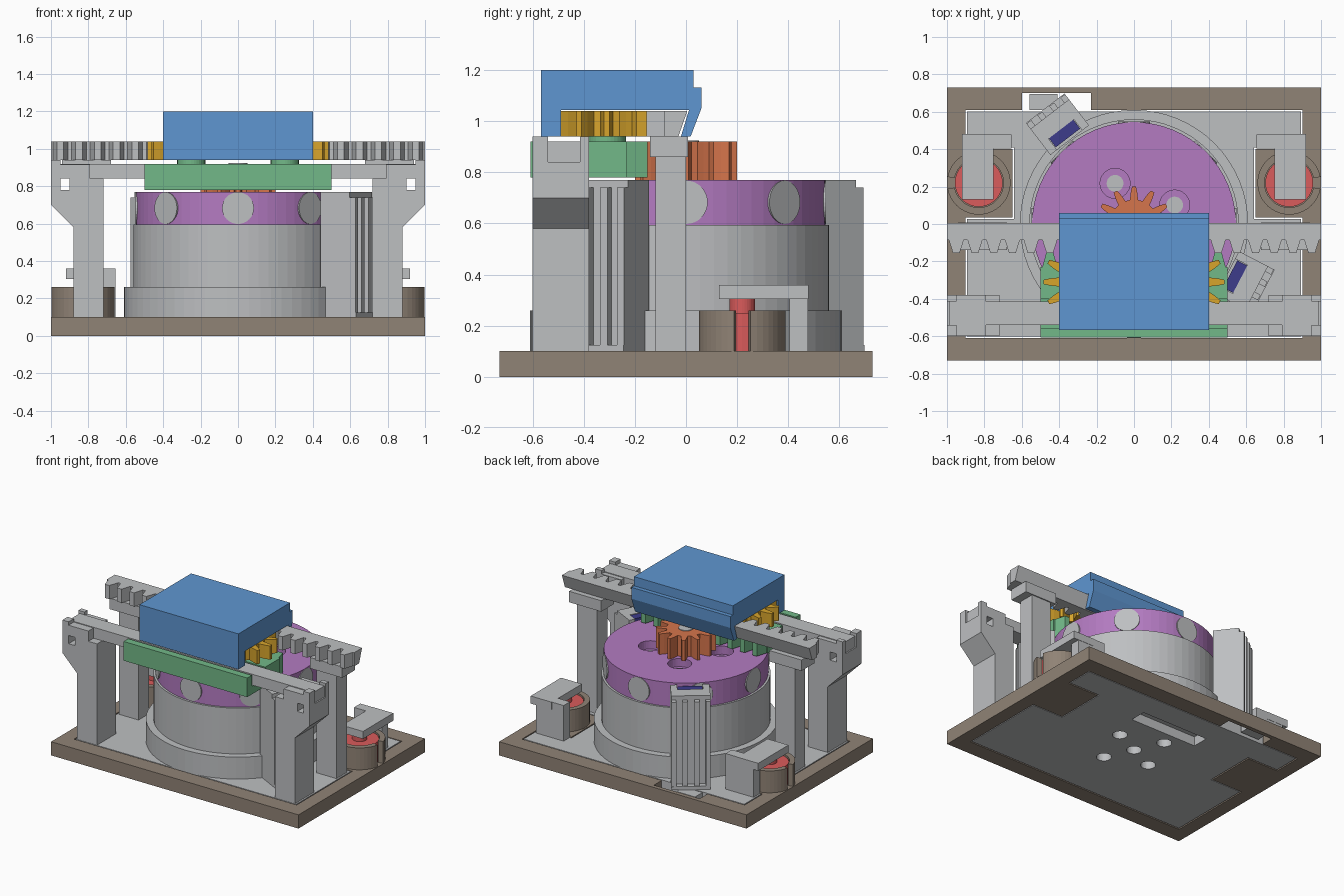
import bpy, bmesh
from math import sin, cos, pi, radians
from mathutils import Matrix

if "Cube" in bpy.data.objects:
    bpy.data.objects.remove(bpy.data.objects["Cube"])


def material(name, rgb):
    m = bpy.data.materials.new(name)
    m.use_nodes = True
    col = [(c / 255) ** 2.2 for c in rgb] + [1]
    m.diffuse_color = col
    m.node_tree.nodes["Principled BSDF"].inputs["Base Color"].default_value = col
    return m


GREY = material("light grey", (188, 190, 192))
BROWN = material("brown", (143, 130, 117))
PURPLE = material("purple", (178, 122, 192))
BLUE = material("blue", (95, 149, 208))
GREEN = material("green", (114, 183, 135))
ORANGE = material("orange", (212, 116, 77))
YELLOW = material("yellow", (214, 163, 48))
RED = material("red", (217, 92, 92))
NAVY = material("navy", (64, 62, 138))


def finish(bm, name, mat, turn=0):
    bmesh.ops.recalc_face_normals(bm, faces=bm.faces)
    me = bpy.data.meshes.new(name)
    bm.to_mesh(me)
    bm.free()
    ob = bpy.data.objects.new(name, me)
    ob.rotation_euler.z = turn
    bpy.context.collection.objects.link(ob)
    me.materials.append(mat)
    return ob


def prism_into(bm, pts, axis, a, b):
    place = {"x": lambda u, v, w: (w, u, v),
             "y": lambda u, v, w: (u, w, v),
             "z": lambda u, v, w: (u, v, w)}[axis]
    low, high = [[bm.verts.new(place(u, v, w)) for u, v in pts] for w in (a, b)]
    bm.faces.new(low)
    bm.faces.new(high)
    n = len(pts)
    for i in range(n):
        j = (i + 1) % n
        bm.faces.new((low[i], low[j], high[j], high[i]))


def prism(name, mat, pts, axis, a, b, turn=0):
    bm = bmesh.new()
    prism_into(bm, pts, axis, a, b)
    return finish(bm, name, mat, turn)


def rect(x0, x1, y0, y1):
    return [(x0, y0), (x1, y0), (x1, y1), (x0, y1)]


def boxes(name, mat, specs, turn=0):
    bm = bmesh.new()
    for x0, x1, y0, y1, z0, z1 in specs:
        prism_into(bm, rect(x0, x1, y0, y1), "z", z0, z1)
    return finish(bm, name, mat, turn)


def circle(r, x=0, y=0, n=64, start=0, sweep=2 * pi):
    return [(x + r * cos(start + sweep * i / n), y + r * sin(start + sweep * i / n))
            for i in range(n)]


def disc(name, mat, r, x, y, z0, z1, n=32):
    return prism(name, mat, circle(r, x, y, n), "z", z0, z1)


def gear(name, mat, x, y, root, tip, teeth, z0, z1, start):
    pts = []
    step = 2 * pi / teeth
    for i in range(teeth):
        for off, r in ((-.32, root), (-.2, root * .45 + tip * .55), (-.1, tip),
                       (.1, tip), (.2, root * .45 + tip * .55), (.32, root)):
            a = start + (i + off) * step
            pts.append((x + r * cos(a), y + r * sin(a)))
    return prism(name, mat, pts, "z", z0, z1)


def teeth_strip(half, back, root, tip, pitch):
    # Straight rack outline with a tooth gap at x = 0
    pts = [(half, back), (-half, back), (-half, root)]
    count = int(half / pitch)
    for i in range(-count, count):
        c = (i + .5) * pitch
        pts += [(c + o * pitch, y) for o, y in
                ((-.4, root), (-.18, tip), (.18, tip), (.4, root))]
    return pts + [(half, root)]


def cut(ob, cutters):
    bpy.context.view_layer.objects.active = ob
    for c in cutters:
        mod = ob.modifiers.new("cut", "BOOLEAN")
        mod.operation = "DIFFERENCE"
        mod.solver = "EXACT"
        mod.object = c
        bpy.ops.object.modifier_apply(modifier=mod.name)
    for c in cutters:
        bpy.data.objects.remove(c)


# Base frame, with a through slot in the back rail and side tabs
frame = [(-1, 1, -.73, -.61, 0, .1), (-1, -.6, .61, .73, 0, .1),
         (-.23, 1, .61, .73, 0, .1), (-.6, -.23, .7, .73, 0, .1)]
for s in (-1, 1):
    frame.append((*sorted((s * .9, s)), -.61, .61, 0, .1))
    frame.append((*sorted((s * .65, s * .9)), .035, .4, 0, .1))
boxes("base_frame", BROWN, frame)

# Floor plate, notched around the tabs
half = [(.892, -.602), (.892, .027), (.642, .027), (.642, .408), (.892, .408), (.892, .602)]
plate = prism("floor_plate", GREY, half + [(-x, y) for x, y in reversed(half)], "z", .002, .1)
holes = [(.22 * cos(radians(25 + 90 * k)), .22 * sin(radians(25 + 90 * k))) for k in range(4)]
cut(plate, [disc("hole", GREY, .05, x, y, -.1, .2) for x, y in holes + [(0, 0)]]
    + [boxes("pocket", GREY, [(-.27, .27, .3, .42, -.1, .07)])])

# Drum and its flange
drum = disc("drum", GREY, .56, 0, 0, .1, .595, 64)
cut(drum, [disc("hole", GREY, .05, x, y, 0, .4) for x, y in holes + [(0, 0)]])
disc("drum_flange", GREY, .61, 0, 0, .1, .26, 64)

# Rotor with counterbored holes and side plugs
rotor = disc("rotor", PURPLE, .545, 0, 0, .593, .77, 64)
cut(rotor, [disc("bore", PURPLE, .08, x * 1.09, y * 1.09, .71, .9) for x, y in holes])
for x, y in holes:
    disc("rotor_bolt", GREY, .045, x * 1.09, y * 1.09, .70, .717, 24)
for k in range(8):
    prism("rotor_plug", GREY, circle(.085, 0, .683, 32), "x", .5, .547, k * pi / 4)

# Drive gear and shaft
gear("drive_gear", ORANGE, 0, 0, .13, .2, 12, .77, .92, pi / 2)
disc("drive_shaft", GREY, .05, 0, 0, .77, .925)

# Sliding carriage with its own rack
boxes("carriage", GREEN, [(-.5, .5, -.6, -.24, .78, .838), (-.5, .5, -.608, -.555, .78, .92),
                          (-.5, .5, -.4, -.24, .78, .92)])
prism("carriage_rack", GREEN, teeth_strip(.5, -.25, -.23, -.15, .1), "z", .78, .92)
for s in (-1, 1):
    disc("gear_boss", GREEN, .075, s * .25, -.31, .91, .95)
    gear("pinion", YELLOW, s * .25, -.31, .155, .235, 13, .94, 1.04, 0 if s > 0 else pi)

# Guide bar and upper rack with a slanted back
boxes("guide_bar", GREY, [(-.99, .99, -.54, -.415, .84, .92)])
prism("upper_rack_body", GREY, [(-.085, .94), (-.03, .94), (.005, 1.04), (-.085, 1.04)], "x", -1, 1)
prism("upper_rack_teeth", GREY, teeth_strip(1, -.06, -.085, -.155, .1), "z", .94, 1.04)

# Cover hooked over the rack
prism("cover", BLUE, [(-.567, .94), (-.567, 1.2), (.03, 1.2), (.03, 1.133), (.06, 1.133),
                      (.06, 1.05), (.018, .94), (-.02, .94), (.012, 1.045), (-.49, 1.045),
                      (-.49, .94)], "x", -.4, .4)

for s in (-1, 1):
    def span(a, b):
        return tuple(sorted((s * a, s * b)))

    # Front posts: flared foot for the bar end, with two cheeks
    shape = [(.72, .1), (.88, .1), (.88, .58), (1, .7), (1, .84), (.95, .84), (.95, .78),
             (.9, .78), (.9, .84), (.72, .84)]
    prism("front_post", GREY, [(s * x, z) for x, z in shape], "y", -.6, -.38)
    boxes("front_post_cheeks", GREY,
          [(*span(.95, 1), -.6, -.54, .84, .94), (*span(.95, 1), -.415, -.38, .84, .94),
           (*span(.79, .95), -.6, -.54, .84, .915), (*span(.79, .95), -.415, -.38, .84, .915)])

    # Rear posts under the rack
    boxes("rear_post", GREY, [(*span(.72, .88), -.12, 0, .1, .87),
                              (*span(.68, .94), -.14, .008, .86, .94)])

    # Roller in a slotted cup, held by a bracket
    x, gap = s * .83, .19
    start = (0 if s > 0 else pi) + gap
    sweep = 2 * pi - 2 * gap
    ring = circle(.17, x, .22, 40, start, sweep * 40 / 39)
    ring += circle(.132, x, .22, 40, start, sweep * 40 / 39)[::-1]
    prism("roller_cup", BROWN, ring, "z", .1, .26)
    disc("roller", RED, .128, x, .22, .1, .25)
    disc("roller_stub", RED, .05, x, .22, .25, .31)
    boxes("roller_bracket", GREY, [(*span(.75, .92), .13, .48, .305, .36),
                                   (*span(.655, .88), .405, .478, .1, .36)])

# Sensor towers facing the drum
for deg in (-27.5, 127.5):
    ribs = [(.73, .775, y - .016, y + .016, .12, .74) for y in (-.114, -.04, .04, .114)]
    boxes("sensor_tower", GREY, [(.64, .74, -.13, .13, .1, .77), (.565, .65, -.13, .13, .1, .735),
                                 (.565, .65, -.13, -.085, .72, .77), (.565, .65, .085, .13, .72, .77),
                                 (.73, .78, -.13, .13, .1, .125)] + ribs, radians(deg))
    boxes("sensor_chip", NAVY, [(.58, .64, -.082, .082, .735, .765)], radians(deg))

# Small block in the back slot
boxes("slot_block", GREY, [(-.56, -.41, .61, .695, .02, .1)])
